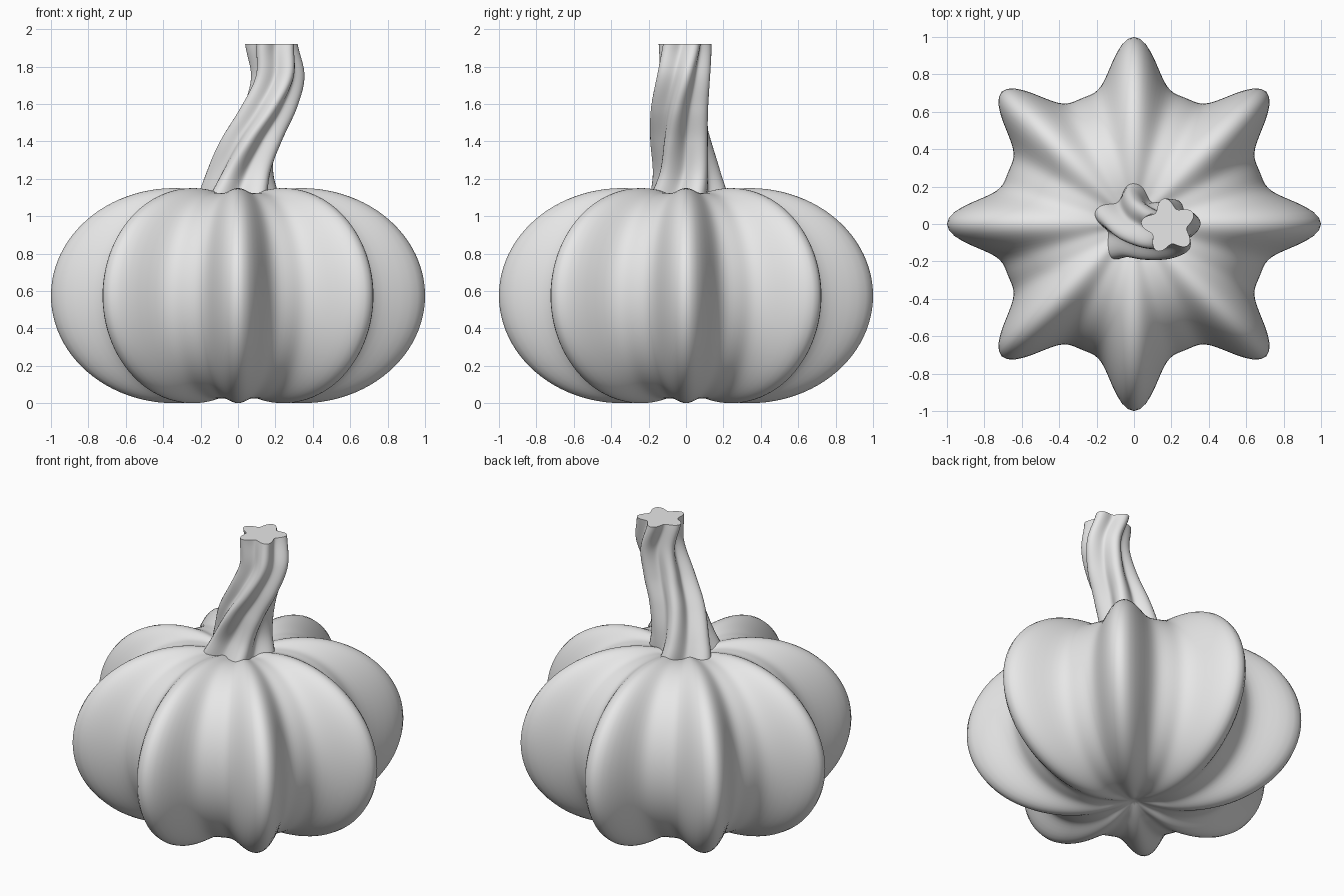
import bpy, bmesh
from math import cos, sin, pi, radians
from mathutils import Vector

if "Cube" in bpy.data.objects:
    bpy.data.objects.remove(bpy.data.objects["Cube"], do_unlink=True)

grey = bpy.data.materials.new("plain grey")
grey.use_nodes = True
grey.diffuse_color = (0.8, 0.8, 0.8, 1)
grey.node_tree.nodes["Principled BSDF"].inputs["Base Color"].default_value = (0.8, 0.8, 0.8, 1)


def loft(name, rings, bottom, top):
    """Skin a stack of closed rings and close both ends with a fan."""
    bm = bmesh.new()
    loops = [[bm.verts.new(p) for p in ring] for ring in rings]
    n = len(loops[0])
    ends = bm.verts.new(bottom), bm.verts.new(top)
    for i in range(n):
        j = (i + 1) % n
        for a, b in zip(loops, loops[1:]):
            bm.faces.new((a[i], a[j], b[j], b[i]))
        bm.faces.new((ends[0], loops[0][j], loops[0][i]))
        bm.faces.new((ends[1], loops[-1][i], loops[-1][j]))
    mesh = bpy.data.meshes.new(name)
    bm.to_mesh(mesh)
    bm.free()
    mesh.materials.append(grey)
    ob = bpy.data.objects.new(name, mesh)
    bpy.context.collection.objects.link(ob)
    bpy.ops.object.select_all(action="DESELECT")
    ob.select_set(True)
    bpy.context.view_layer.objects.active = ob
    bpy.ops.object.shade_smooth_by_angle(angle=radians(50))
    return ob


def spline(keys, t):
    """Smooth curve through evenly spaced keys, t from 0 to 1."""
    s = t * (len(keys) - 1)
    i = min(int(s), len(keys) - 2)
    u = s - i
    p = [Vector(keys[max(0, min(len(keys) - 1, i + k))]) for k in (-1, 0, 1, 2)]
    return 0.5 * (2 * p[1] + (p[2] - p[0]) * u + (2 * p[0] - 5 * p[1] + 4 * p[2] - p[3]) * u**2
                  + (3 * p[1] - p[0] - 3 * p[2] + p[3]) * u**3)


# Ribbed body: an oval side section with dimpled ends and eight narrow lobes
MID, HALF, CORE = 0.575, 0.575, 0.34
SIDES = 192
section = [(CORE * k / 8, HALF - 0.08 * (1 - k / 8) ** 2) for k in range(1, 8)]
section = [(r, -z) for r, z in section]
section += [(CORE + (1 - CORE) * cos(a), HALF * sin(a))
            for a in (pi * (k / 48 - 0.5) for k in range(49))]
section += [(r, -z) for r, z in reversed(section[:7])]


def body_ring(r, z):
    ring = []
    for i in range(SIDES):
        a = 2 * pi * i / SIDES
        valley = 1 - ((1 + cos(8 * a)) / 2) ** 2.1
        rr = r * (1 - 0.272 * valley)
        zz = MID + z * (1 - 0.045 * valley * min(1, r / 0.2))
        ring.append((rr * cos(a), rr * sin(a), zz))
    return ring


loft("pumpkin_body", [body_ring(r, z) for r, z in section],
     (0, 0, MID - HALF + 0.08), (0, 0, MID + HALF - 0.08))

# Twisted five-ridged stem: x, y, radius at even heights
stem_keys = [(0, 0, 0.235), (0.02, 0, 0.19), (0.075, -0.02, 0.172), (0.155, -0.03, 0.16),
             (0.208, -0.02, 0.15), (0.185, -0.01, 0.148)]
LOW, HIGH, STEPS, POINTS = 1.06, 1.92, 40, 80


def stem_ring(t):
    x, y, radius = spline(stem_keys, t)
    turn = radians(85 + 87 * t)
    ring = []
    for i in range(POINTS):
        a = 2 * pi * i / POINTS
        r = radius * (0.83 + 0.17 * cos(5 * a))
        ring.append((x + r * cos(a + turn), y + r * sin(a + turn), LOW + (HIGH - LOW) * t))
    return ring


loft("stem", [stem_ring(k / STEPS) for k in range(STEPS + 1)],
     (0, 0, LOW), (stem_keys[-1][0], stem_keys[-1][1], HIGH))
